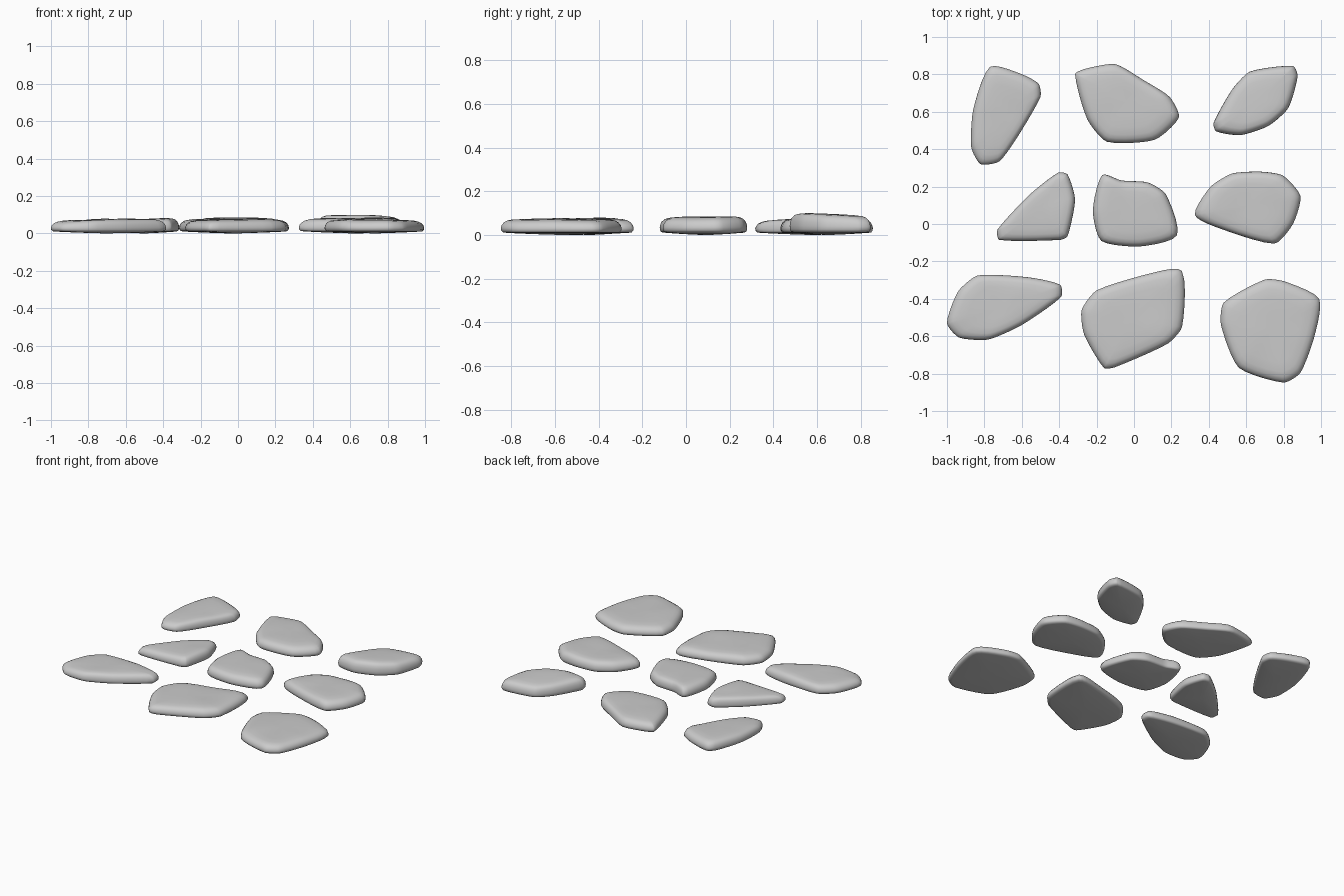
import bpy, bmesh
from mathutils import Vector, noise

if "Cube" in bpy.data.objects:
    bpy.data.objects.remove(bpy.data.objects["Cube"])

# Cross-section of a stone: (outline scale, fraction of height), underside to top
SECTION = [(0.5, 0.06), (0.9, 0.13), (0.965, 0.16), (0.995, 0.27), (1.0, 0.42),
           (0.985, 0.6), (0.95, 0.76), (0.89, 0.88), (0.8, 0.95), (0.62, 0.985), (0.35, 1.0)]


def smooth_outline(pts, steps=5, tension=0.3):
    """Closed Hermite curve through the outline points, with fairly tight corners."""
    out, n = [], len(pts)
    for i in range(n):
        a, b, c, d = (Vector(pts[(i + k) % n]) for k in (-1, 0, 1, 2))
        length = (c - b).length
        m0 = (c - a).normalized() * length * tension * 2
        m1 = (d - b).normalized() * length * tension * 2
        for s in range(steps):
            t = s / steps
            out.append(b * (2*t**3 - 3*t**2 + 1) + m0 * (t**3 - 2*t**2 + t)
                       + c * (3*t**2 - 2*t**3) + m1 * (t**3 - t**2))
    return out


def stone(name, height, slope, pts):
    """Flat stepping stone: outline rings lofted along the section, top tilted by slope."""
    outline = smooth_outline(pts)
    n = len(outline)
    lo = Vector((min(p.x for p in outline), min(p.y for p in outline)))
    hi = Vector((max(p.x for p in outline), max(p.y for p in outline)))
    mid = (sum(outline, Vector((0, 0))) / n + (lo + hi) / 2) / 2
    bm = bmesh.new()

    def vert(p, f):
        tilt = slope[0] * (p.x - mid.x) + slope[1] * (p.y - mid.y)
        bump = 0.006 * noise.noise(Vector((p.x * 5, p.y * 5, 0.3)))
        return bm.verts.new((p.x, p.y, height * f + (tilt + bump) * max(0, f - 0.13)))

    rings = [[vert(mid + (p - mid) * s, f) for p in outline] for s, f in SECTION]
    for r0, r1 in zip(rings, rings[1:]):
        for i in range(n):
            j = (i + 1) % n
            bm.faces.new((r0[i], r0[j], r1[j], r1[i]))
    # Close underside and top
    low, top = vert(mid, 0.0), vert(mid, 1.0)
    for i in range(n):
        j = (i + 1) % n
        bm.faces.new((rings[0][j], rings[0][i], low))
        bm.faces.new((rings[-1][i], rings[-1][j], top))
    bmesh.ops.recalc_face_normals(bm, faces=bm.faces)
    for f in bm.faces:
        f.smooth = True
    mesh = bpy.data.meshes.new(name)
    bm.to_mesh(mesh)
    bm.free()
    bpy.context.collection.objects.link(bpy.data.objects.new(name, mesh))


# Back row
stone("stone_back_left", 0.075, (0, 0.03),
      [(-.77, .84), (-.61, .805), (-.51, .75), (-.5, .68), (-.62, .47),
       (-.72, .335), (-.82, .32), (-.87, .41), (-.86, .61)])
stone("stone_back_middle", 0.078, (0, 0),
      [(-.315, .80), (-.26, .83), (-.1, .855), (.05, .77), (.19, .68),
       (.24, .57), (.11, .45), (-.145, .44), (-.25, .56)])
stone("stone_back_right", 0.096, (0.01, -0.05),
      [(.85, .845), (.875, .79), (.825, .62), (.72, .525), (.57, .475),
       (.44, .495), (.425, .54), (.525, .72), (.62, .815)])

# Middle row
stone("stone_middle_left", 0.076, (0.06, 0),
      [(-.405, .275), (-.355, .265), (-.315, .13), (-.355, -.065),
       (-.395, -.085), (-.72, -.085), (-.73, -.03), (-.555, .16)])
stone("stone_centre", 0.084, (0, 0),
      [(-.17, .262), (-.07, .233), (.075, .222), (.17, .16), (.23, -.06),
       (.03, -.12), (-.175, -.09), (-.22, .07)])
stone("stone_middle_right", 0.083, (0.02, 0.02),
      [(.525, .27), (.675, .28), (.795, .26), (.89, .15), (.85, 0),
       (.75, -.105), (.435, -.015), (.325, .05), (.41, .2)])

# Front row
stone("stone_front_left", 0.075, (0.02, 0.02),
      [(-.835, -.275), (-.565, -.285), (-.395, -.325), (-.39, -.39), (-.6, -.54),
       (-.78, -.618), (-.935, -.607), (-1, -.53), (-.94, -.36)])
stone("stone_front_middle", 0.075, (0, 0),
      [(.085, -.265), (.255, -.25), (.257, -.55), (.18, -.64), (-.1, -.765),
       (-.16, -.77), (-.267, -.59), (-.28, -.46), (-.2, -.355)])
stone("stone_front_right", 0.075, (-0.01, 0),
      [(.70, -.297), (.805, -.307), (.99, -.4), (.965, -.6), (.89, -.795),
       (.8, -.848), (.56, -.768), (.465, -.54), (.48, -.42)])
